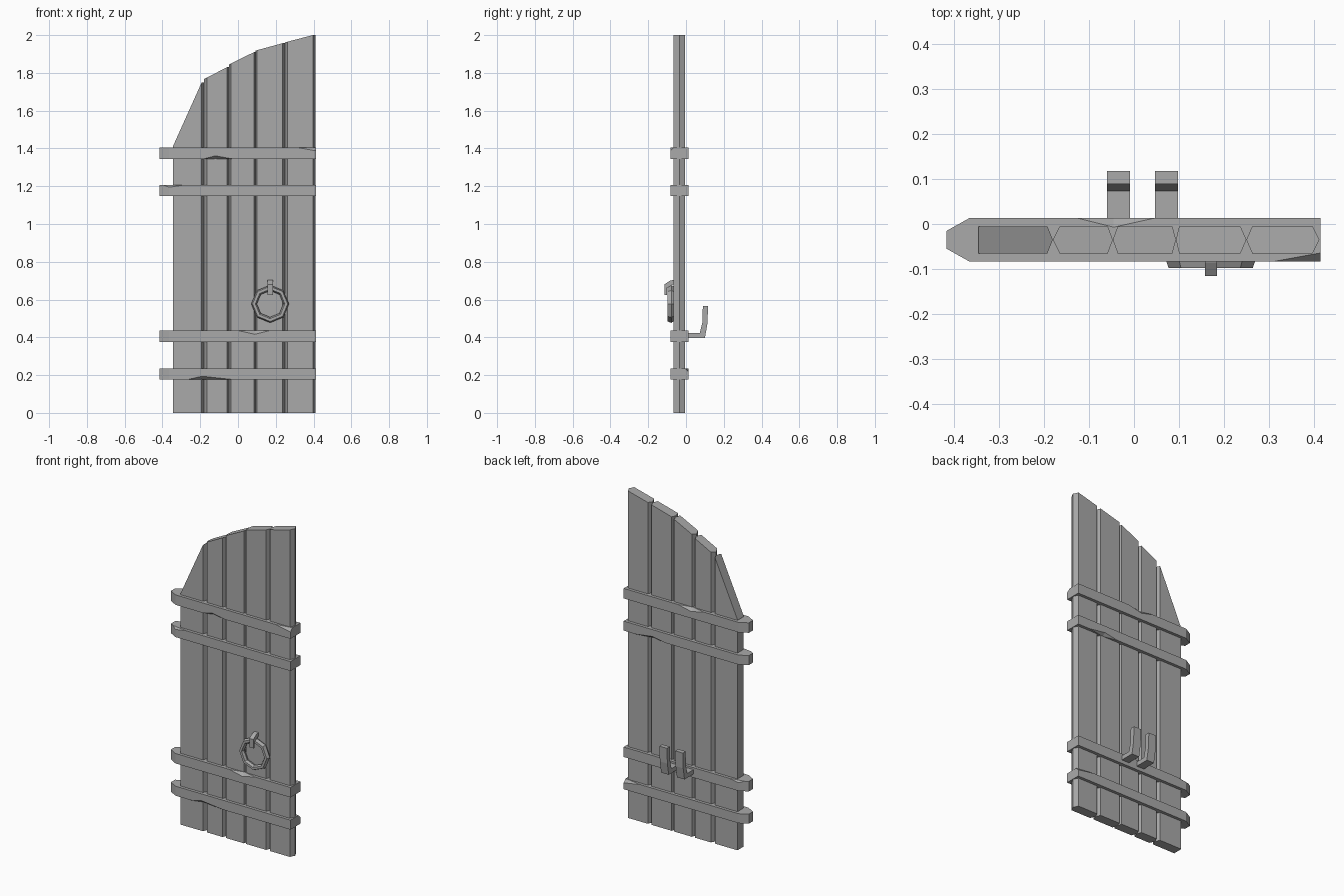
import bpy
import bmesh
import math
from mathutils import Vector

cube = bpy.data.objects.get("Cube")
if cube:
    bpy.data.objects.remove(cube, do_unlink=True)

grey = bpy.data.materials.new("plain grey")
grey.use_nodes = True
grey.diffuse_color = (0.4, 0.4, 0.4, 1)
grey.node_tree.nodes["Principled BSDF"].inputs["Base Color"].default_value = (0.4, 0.4, 0.4, 1)


def finish(bm, name):
    bmesh.ops.recalc_face_normals(bm, faces=bm.faces[:])
    mesh = bpy.data.meshes.new(name)
    bm.to_mesh(mesh)
    bm.free()
    mesh.materials.append(grey)
    obj = bpy.data.objects.new(name, mesh)
    bpy.context.collection.objects.link(obj)
    return obj


def prism(name, bottom, top):
    """Solid between two matching outlines."""
    bm = bmesh.new()
    low = [bm.verts.new(p) for p in bottom]
    high = [bm.verts.new(p) for p in top]
    bm.faces.new(low)
    bm.faces.new(high)
    n = len(low)
    for i in range(n):
        j = (i + 1) % n
        bm.faces.new((low[i], low[j], high[j], high[i]))
    return finish(bm, name)


def side_profile(name, profile, x0, x1):
    return prism(name, [(x0, y, z) for y, z in profile], [(x1, y, z) for y, z in profile])


# Planks with pointed long edges and sloping tops
FRONT, MID, BACK = -0.065, -0.035, -0.005
planks = [
    (-0.345, -0.192, 1.41, 1.75),
    (-0.165, -0.058, 1.775, 1.83),
    (-0.036, 0.085, 1.85, 1.91),
    (0.100, 0.236, 1.92, 1.957),
    (0.262, 0.396, 1.965, 2.0),
]
tips = [-0.345, -0.180, -0.047, 0.093, 0.249, 0.411]
for i, (x0, x1, z0, z1) in enumerate(planks):
    outline = [(x0, FRONT), (x1, FRONT), (tips[i + 1], MID), (x1, BACK), (x0, BACK)]
    if i:
        outline.append((tips[i], MID))

    def height(x):
        t = min(1, (x - x0) / (x1 - x0))
        return z0 + (z1 - z0) * t

    prism(f"plank_{i + 1}", [(x, y, 0) for x, y in outline],
          [(x, y, height(x)) for x, y in outline])


# Cross battens, tapered at one end, with chipped edges
BF, BB, BL, BR = -0.083, 0.013, -0.415, 0.413


def chip(batten, x0, peak, x1, y, z, dy, dz):
    """Cut a shallow wedge from a long edge; dy and dz point into the batten."""
    bm = bmesh.new()
    points = [(x0, y, z), (x1, y, z), (peak, y + dy, z), (peak, y, z + dz),
              (peak, y - dy, z - dz)]
    for p in points:
        bm.verts.new(Vector(p))
    bmesh.ops.convex_hull(bm, input=bm.verts[:])
    cutter = finish(bm, "chip_cutter")
    cutter.hide_render = True
    cutter.hide_set(True)
    mod = batten.modifiers.new("chip", "BOOLEAN")
    mod.operation = "DIFFERENCE"
    mod.solver = "EXACT"
    mod.object = cutter


# Each chip: start, peak, end, on the front, on the top
battens = {
    "top_batten": (1.345, 1.406, [(-0.18, -0.12, -0.03, True, False),
                                  (0.31, 0.42, 0.5, True, True),
                                  (-0.125, -0.045, 0.045, False, True)]),
    "upper_batten": (1.148, 1.206, [(-0.5, -0.42, -0.29, True, True),
                                    (0.13, 0.22, 0.33, False, False)]),
    "lower_batten": (0.375, 0.436, [(0.0, 0.09, 0.17, True, True),
                                    (-0.5, -0.42, -0.3, False, True)]),
    "bottom_batten": (0.178, 0.236, [(-0.26, -0.19, -0.04, True, False),
                                     (0.3, 0.42, 0.5, False, True)]),
}
for name, (z0, z1, chips) in battens.items():
    outline = [(BL, -0.055), (-0.365, BF), (BR, BF), (BR, BB), (-0.365, BB), (BL, -0.015)]
    batten = prism(name, [(x, y, z0) for x, y in outline], [(x, y, z1) for x, y in outline])
    for x0, peak, x1, on_front, on_top in chips:
        chip(batten, x0, peak, x1, BF if on_front else BB, z1 if on_top else z0,
             0.02 if on_front else -0.02, -0.02 if on_top else 0.016)

# Eight-sided pull ring
bm = bmesh.new()
section = [(0.100, -0.078), (0.093, -0.098), (0.078, -0.098), (0.070, -0.084),
           (0.078, -0.066), (0.093, -0.066)]
loops = []
for i in range(8):
    a = i * math.tau / 8
    loops.append([bm.verts.new((0.17 + r * math.cos(a), y, 0.577 + r * math.sin(a)))
                  for r, y in section])
n = len(section)
for i in range(8):
    a, b = loops[i], loops[(i + 1) % 8]
    for j in range(n):
        k = (j + 1) % n
        bm.faces.new((a[j], b[j], b[k], a[k]))
finish(bm, "pull_ring")

# Bent staple holding the ring
side_profile("ring_staple", [(-0.06, 0.705), (-0.085, 0.7), (-0.115, 0.68), (-0.113, 0.625),
                             (-0.101, 0.625), (-0.101, 0.662), (-0.06, 0.685)], 0.157, 0.184)

# Pair of bar hooks on the back
hook = [(0.0, 0.397), (0.1, 0.397), (0.113, 0.47), (0.117, 0.565), (0.089, 0.565),
        (0.087, 0.48), (0.073, 0.424), (0.0, 0.424)]
for side, x in (("right", -0.06), ("left", 0.047)):
    side_profile(f"{side}_bar_hook", hook, x, x + 0.051)
